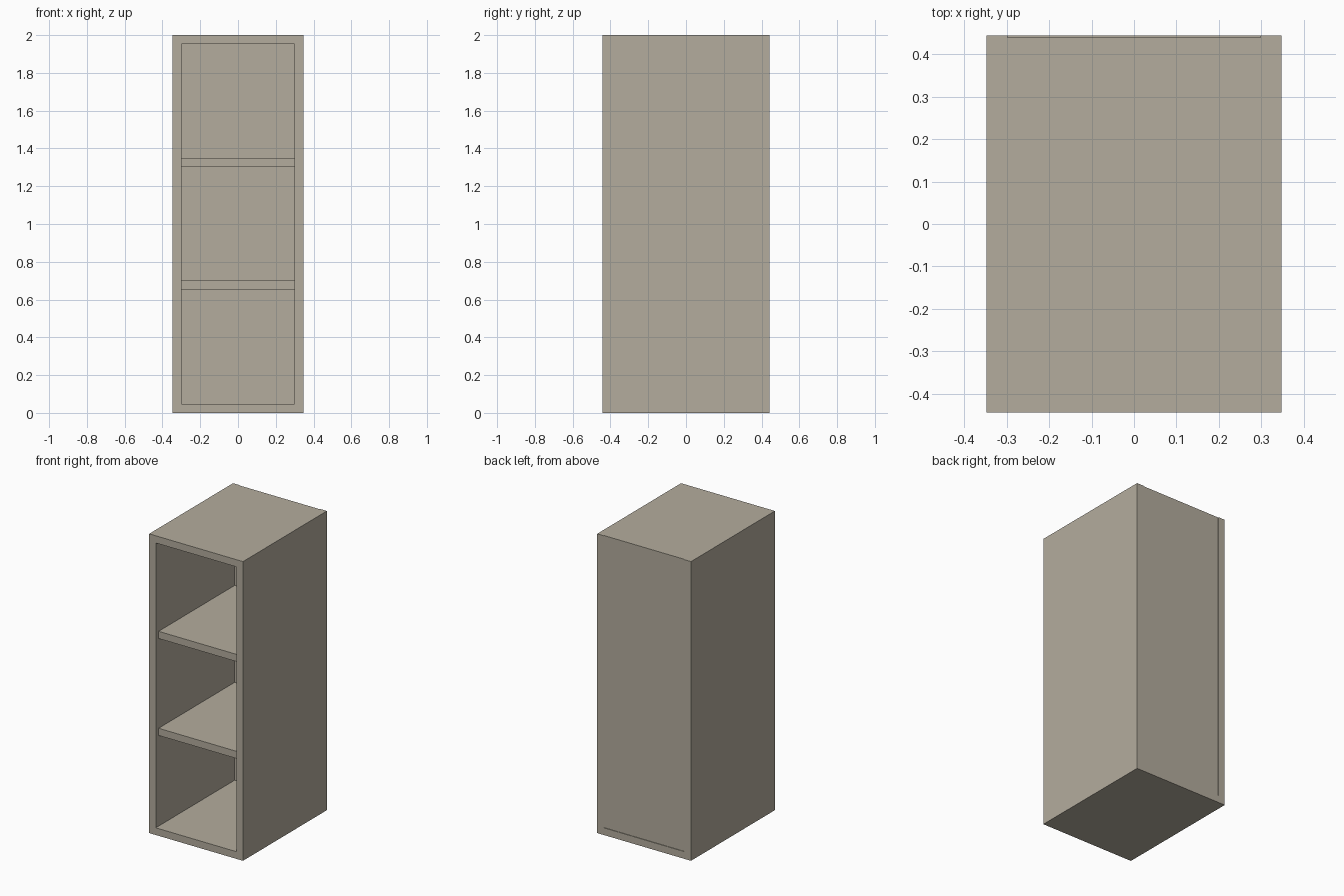
import bpy

if "Cube" in bpy.data.objects:
    bpy.data.objects.remove(bpy.data.objects["Cube"])

# One flat colour for the whole bookcase
wood = bpy.data.materials.new("grey_beige_wood")
wood.diffuse_color = (0.455, 0.415, 0.34, 1)
wood.use_nodes = True
wood.node_tree.nodes["Principled BSDF"].inputs["Base Color"].default_value = wood.diffuse_color


def board(name, x0, x1, y0, y1, z0, z1):
    bpy.ops.mesh.primitive_cube_add(
        size=1, location=((x0 + x1) / 2, (y0 + y1) / 2, (z0 + z1) / 2))
    ob = bpy.context.object
    ob.name = name
    ob.scale = (x1 - x0, y1 - y0, z1 - z0)
    bpy.ops.object.transform_apply(location=False, rotation=False, scale=True)
    ob.data.materials.append(wood)
    return ob


W, IN, D, BACK, T = 0.347, 0.298, 0.443, 0.391, 0.048

# Side panels
board("left_side", -W, -IN, -D, D, 0, 2)
board("right_side", IN, W, -D, D, 0, 2)

# Bottom and top boards
board("bottom_board", -IN, IN, -D, D, 0, T)
board("top_board", -IN, IN, -D, BACK, 2 - T, 2)

# Back panel, slightly inset, standing on the bottom board
board("back_panel", -IN, IN, BACK, D - 0.004, T, 2)

# Two inner shelves, set back a little from the front
for name, z in (("lower_shelf", 0.654), ("upper_shelf", 1.302)):
    board(name, -IN, IN, -D + 0.03, BACK, z, z + T)
